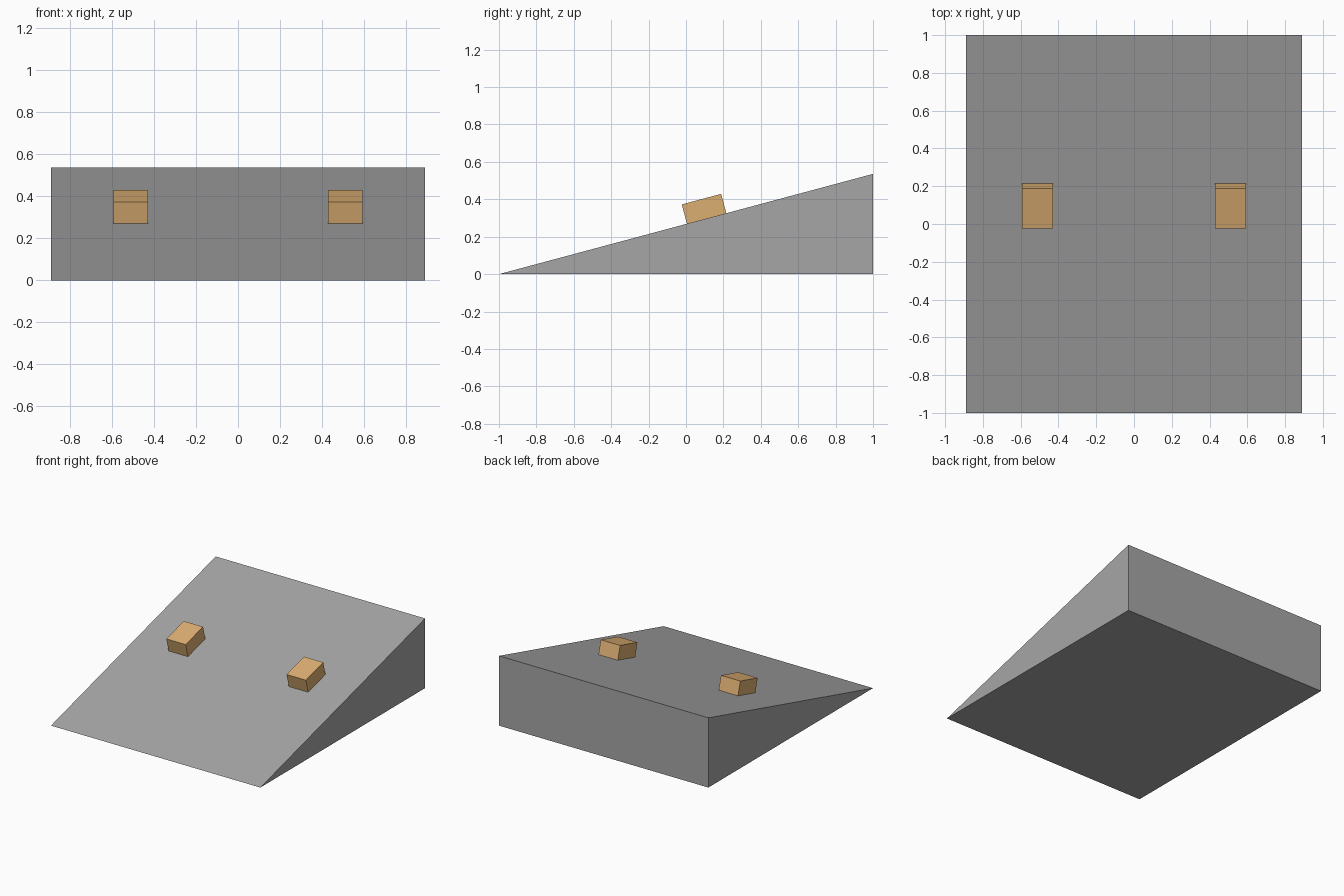
import bpy, bmesh, math
from mathutils import Matrix

if "Cube" in bpy.data.objects:
    bpy.data.objects.remove(bpy.data.objects["Cube"])

SLOPE = math.radians(15)


def material(name, rgb):
    m = bpy.data.materials.new(name)
    m.diffuse_color = (*rgb, 1)
    m.use_nodes = True
    m.node_tree.nodes["Principled BSDF"].inputs["Base Color"].default_value = m.diffuse_color
    return m


def prism(name, profile, x0, x1, mat):
    """Extrude a (y, z) profile along x."""
    bm = bmesh.new()
    face = bm.faces.new([bm.verts.new((x0, y, z)) for y, z in profile])
    ext = bmesh.ops.extrude_face_region(bm, geom=[face])
    verts = [g for g in ext["geom"] if isinstance(g, bmesh.types.BMVert)]
    bmesh.ops.translate(bm, verts=verts, vec=(x1 - x0, 0, 0))
    bmesh.ops.recalc_face_normals(bm, faces=bm.faces)
    me = bpy.data.meshes.new(name)
    bm.to_mesh(me)
    bm.free()
    me.materials.append(mat)
    ob = bpy.data.objects.new(name, me)
    bpy.context.collection.objects.link(ob)
    return ob


grey = material("grey", (0.38, 0.38, 0.38))
tan = material("tan wood", (0.72, 0.43, 0.17))

# Sloped wedge
prism("ramp", [(-1, 0), (1, 0), (1, 2 * math.tan(SLOPE))], -0.89, 0.89, grey)

# Two small blocks resting on the slope
length, height = 0.218, 0.107
for side, x in (("left", -0.511), ("right", 0.511)):
    block = prism(side + "_block", [(0, 0), (length, 0), (length, height), (0, height)],
                  -0.082, 0.082, tan)
    y = 0.005
    block.matrix_world = (Matrix.Translation((x, y, (y + 1) * math.tan(SLOPE)))
                          @ Matrix.Rotation(SLOPE, 4, 'X'))
